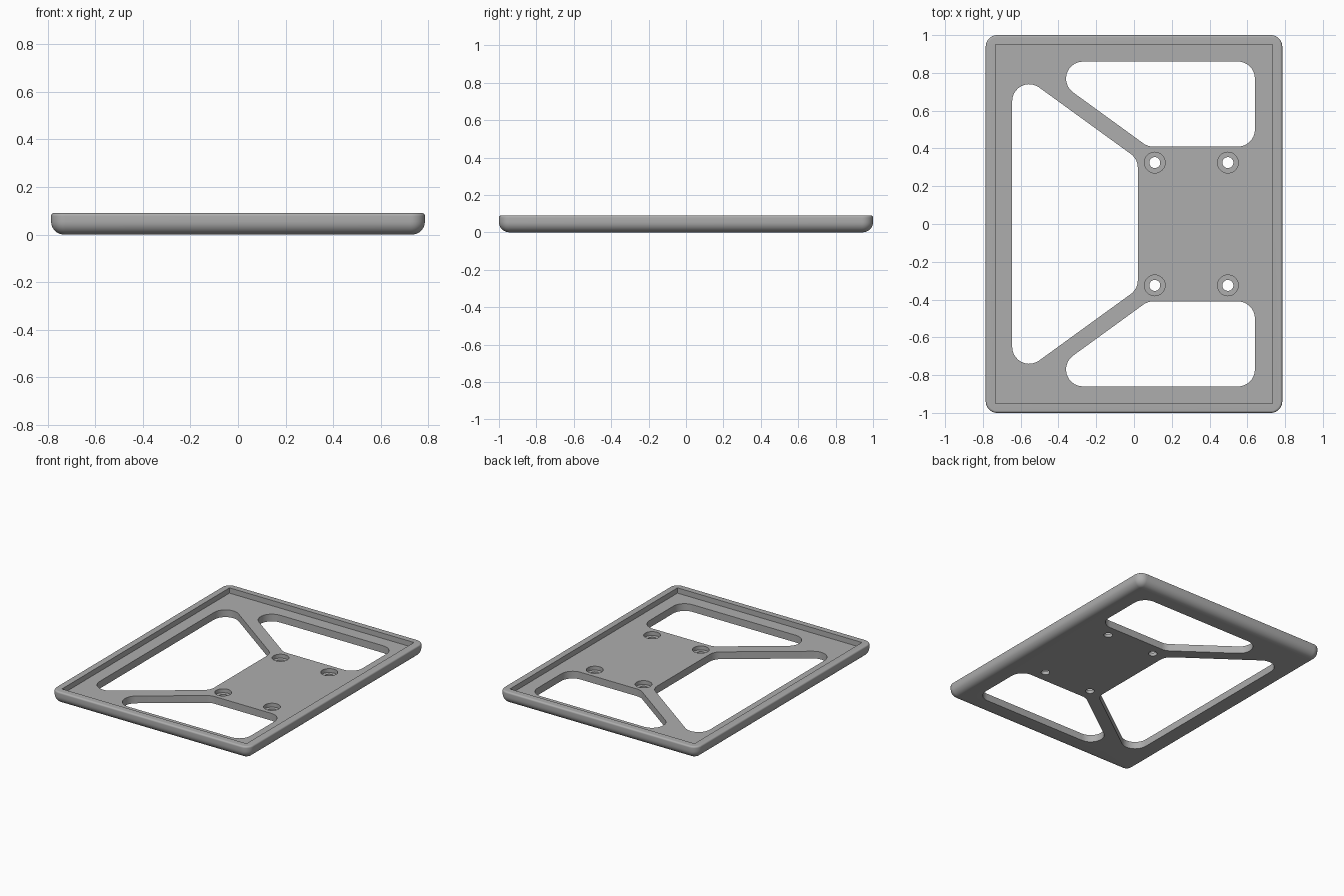
import bpy, bmesh
from math import pi, sin, cos, atan2
from mathutils import Vector

cube = bpy.data.objects.get("Cube")
if cube:
    bpy.data.objects.remove(cube, do_unlink=True)

HALF_X, HALF_Y, HEIGHT = 0.785, 1.0, 0.09
FLOOR = 0.052

grey = bpy.data.materials.new("plain grey")
grey.use_nodes = True
colour = (0.42, 0.42, 0.42, 1)
grey.diffuse_color = colour
grey.node_tree.nodes["Principled BSDF"].inputs["Base Color"].default_value = colour


def rounded(centres, radius, steps=10):
    """Counter-clockwise outline around circles of one radius at convex corners."""
    points, n = [], len(centres)
    for i, c in enumerate(centres):
        c, before, after = Vector(c), Vector(centres[i - 1]), Vector(centres[(i + 1) % n])
        d0, d1 = c - before, after - c
        start = atan2(d0.y, d0.x) - pi / 2
        turn = (atan2(d1.y, d1.x) - pi / 2 - start) % (2 * pi)
        for k in range(steps + 1):
            a = start + turn * k / steps
            points.append((c.x + radius * cos(a), c.y + radius * sin(a)))
    return points


def rectangle(hx, hy):
    return [(-hx, -hy), (hx, -hy), (hx, hy), (-hx, hy)]


def circle(x, y, radius, sides=40):
    return [(x + radius * cos(2 * pi * k / sides), y + radius * sin(2 * pi * k / sides))
            for k in range(sides)]


def loft(name, layers):
    """Closed solid through (outline, height) layers."""
    bm = bmesh.new()
    rings = [[bm.verts.new((x, y, z)) for x, y in outline] for outline, z in layers]
    for low, high in zip(rings, rings[1:]):
        n = len(low)
        for i in range(n):
            j = (i + 1) % n
            bm.faces.new((low[i], low[j], high[j], high[i]))
    bm.faces.new(rings[0][::-1])
    bm.faces.new(rings[-1])
    mesh = bpy.data.meshes.new(name)
    bm.to_mesh(mesh)
    bm.free()
    mesh.materials.append(grey)
    obj = bpy.data.objects.new(name, mesh)
    bpy.context.collection.objects.link(obj)
    return obj


# Tray body: deep round on the lower edge, small round on the upper edge
LOW, TOP, CORNER, STEPS = 0.055, 0.012, 0.06, 8
profile = []
for k in range(STEPS + 1):
    a = pi / 2 * k / STEPS
    profile.append((LOW * (1 - sin(a)), LOW * (1 - cos(a))))
for k in range(STEPS + 1):
    a = pi / 2 * k / STEPS
    profile.append((TOP * (1 - cos(a)), HEIGHT - TOP * (1 - sin(a))))
corners = rectangle(HALF_X - CORNER, HALF_Y - CORNER)
tray = loft("tray", [(rounded(corners, CORNER - inset), z) for inset, z in profile])

# Cutters: recess, three windows, four counterbored screw holes
cutters = [loft("recess_cutter", [(rectangle(0.733, 0.95), FLOOR),
                                  (rectangle(0.733, 0.95), 0.2)])]


def through(name, outline):
    cutters.append(loft(name, [(outline, -0.1), (outline, 0.15)]))


R = 0.09
side = [(0.55, 0.5), (0.55, 0.77), (-0.27, 0.77), (0.102, 0.5)]
through("back_window_cutter", rounded(side, R))
through("front_window_cutter", rounded([(x, -y) for x, y in side[::-1]], R))
through("wide_window_cutter",
        rounded([(-0.07, -0.298), (-0.07, 0.298), (-0.555, 0.65), (-0.555, -0.65)], R))
for x in (0.11, 0.497):
    for y in (-0.325, 0.325):
        through("screw_hole_cutter", circle(x, y, 0.029))
        bore = circle(x, y, 0.055)
        cutters.append(loft("counterbore_cutter", [(bore, 0.024), (bore, 0.15)]))

for cutter in cutters:
    cutter.hide_render = True
    cut = tray.modifiers.new(cutter.name, "BOOLEAN")
    cut.operation, cut.solver, cut.object = "DIFFERENCE", "EXACT", cutter

# Bake the cuts, then drop the cutters
bpy.ops.object.select_all(action="DESELECT")
bpy.context.view_layer.objects.active = tray
tray.select_set(True)
bpy.ops.object.convert(target="MESH")
for cutter in cutters:
    bpy.data.objects.remove(cutter, do_unlink=True)
bpy.ops.object.shade_smooth_by_angle(angle=pi / 6)
